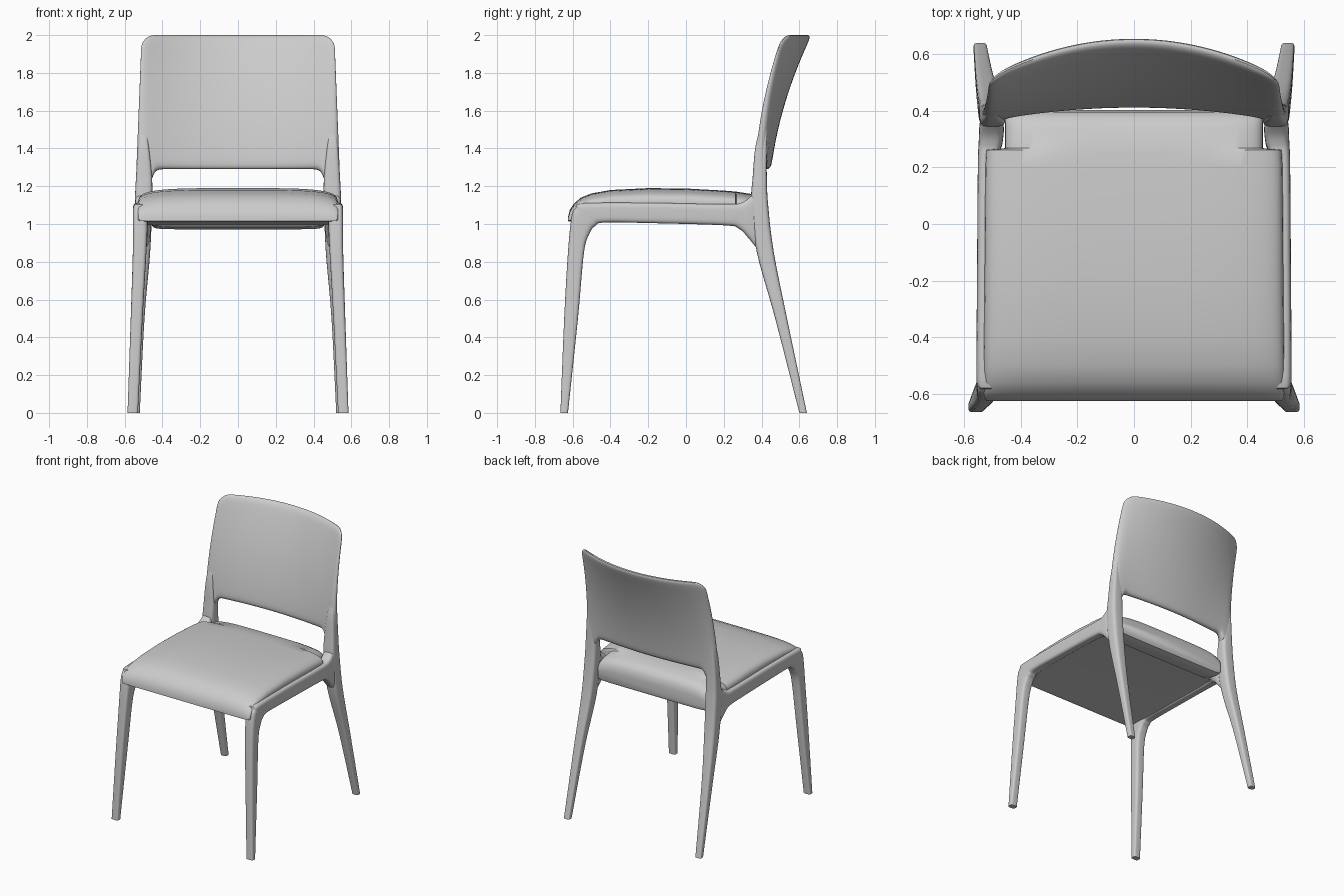
import bpy, bmesh, math
from mathutils import Vector

cube = bpy.data.objects.get("Cube")
if cube:
    bpy.data.objects.remove(cube, do_unlink=True)

grey = bpy.data.materials.new("light_grey")
grey.use_nodes = True
colour = (0.6, 0.6, 0.6, 1)
grey.diffuse_color = colour
grey.node_tree.nodes["Principled BSDF"].inputs["Base Color"].default_value = colour


def loft(name, rings, capped):
    """Skin a list of closed rings into one smooth object."""
    bm = bmesh.new()
    loops = [[bm.verts.new(point) for point in ring] for ring in rings]
    for lower, upper in zip(loops, loops[1:]):
        for i in range(len(lower)):
            j = (i + 1) % len(lower)
            bm.faces.new((lower[i], lower[j], upper[j], upper[i]))
    if capped:
        bm.faces.new(loops[0])
        bm.faces.new(loops[-1])
    bmesh.ops.remove_doubles(bm, verts=bm.verts, dist=0.00005)
    bmesh.ops.recalc_face_normals(bm, faces=bm.faces)
    mesh = bpy.data.meshes.new(name)
    bm.to_mesh(mesh)
    bm.free()
    mesh.materials.append(grey)
    obj = bpy.data.objects.new(name, mesh)
    bpy.context.collection.objects.link(obj)
    bpy.ops.object.select_all(action='DESELECT')
    obj.select_set(True)
    bpy.context.view_layer.objects.active = obj
    bpy.ops.object.shade_smooth_by_angle(angle=math.radians(40))
    return obj


def section(y1, z1, y2, z2, x1, x2, upper_power, lower_power, count):
    """Rounded rectangle spanning two edge points and an x range."""
    a, b = Vector((0, y1, z1)), Vector((0, y2, z2))
    ring = []
    for i in range(count):
        angle = math.tau * (i + 0.5) / count
        c, s = math.cos(angle), math.sin(angle)
        power = 2 / (upper_power if s < 0 else lower_power)
        across = math.copysign(abs(c) ** power, c)
        along = math.copysign(abs(s) ** power, s)
        point = (a + b) / 2 + (b - a) / 2 * along
        point.x = (x1 + x2) / 2 + (x2 - x1) / 2 * across
        ring.append(point)
    return ring


def smooth_path(stations, steps=5):
    """Catmull-Rom interpolation of every value in the stations."""
    padded = [stations[0]] + stations + [stations[-1]]
    path = []
    for p, q, r, s in zip(padded, padded[1:], padded[2:], padded[3:]):
        for k in range(steps):
            t = k / steps
            path.append([b + t * (c - a) / 2
                         + t * t * (a - 2.5 * b + 2 * c - d / 2)
                         + t ** 3 * (1.5 * (b - c) + (d - a) / 2)
                         for a, b, c, d in zip(p, q, r, s)])
    return path + [stations[-1]]


# Front leg bending into the side rail: outer edge, inner edge, x range
front_leg_and_rail = [
    (-.665, 0, -.625, 0, .53, .585),
    (-.645, .5, -.572, .5, .505, .568),
    (-.625, .85, -.54, .85, .485, .557),
    (-.607, 1.03, -.51, .95, .478, .557),
    (-.585, 1.085, -.48, .99, .478, .557),
    (-.54, 1.11, -.43, 1.008, .48, .557),
    (-.2, 1.112, -.2, 1.005, .485, .555),
    (.2, 1.105, .2, .993, .48, .552),
    (.29, 1.112, .28, .975, .465, .549),
    (.345, 1.15, .335, .92, .46, .547),
    (.385, 1.2, .39, .85, .47, .54),
]

# Back leg rising into the backrest post: back edge, front edge, x range
back_leg_and_post = [
    (.64, 0, .6, 0, .52, .567),
    (.535, .5, .472, .5, .495, .56),
    (.465, .85, .375, .85, .465, .552),
    (.435, 1.1, .345, 1.1, .455, .547),
    (.428, 1.25, .353, 1.25, .455, .54),
    (.428, 1.4, .366, 1.4, .47, .53),
    (.43, 1.5, .39, 1.5, .485, .52),
]

for side, sign in (("left", 1), ("right", -1)):
    for part, stations in (("front_leg_and_rail", front_leg_and_rail),
                           ("back_leg_and_post", back_leg_and_post)):
        rings = []
        for y1, z1, y2, z2, x1, x2 in smooth_path(stations):
            rings.append(section(y1, z1, y2, z2, sign * x1, sign * x2, 4, 4, 32))
        loft(side + "_" + part, rings, True)

# Seat cushion: y, half width, underside, crown
seat = [
    (-.625, .522, 1.015, 1.035), (-.615, .53, 1.013, 1.075),
    (-.595, .531, 1.012, 1.105), (-.56, .531, 1.012, 1.138),
    (-.5, .531, 1.012, 1.162), (-.4, .53, 1.012, 1.18),
    (-.2, .528, 1.01, 1.19), (0, .527, 1.005, 1.188),
    (.2, .525, 1, 1.177), (.262, .522, .995, 1.172),
    (.268, .456, .985, 1.171), (.34, .456, .972, 1.16),
    (.375, .456, .972, 1.14), (.395, .452, .975, 1.11),
    (.402, .445, .99, 1.07),
]
loft("seat_cushion",
     [section(y, top, y, bottom, -w, w, 4, 12, 64) for y, w, bottom, top in seat], True)


def round_drop(distance, radius):
    """Height lost along a rounded corner."""
    d = min(max(distance, 0), radius)
    return radius - math.sqrt(radius ** 2 - d ** 2)


def backrest_column(u, rows=26):
    """Closed front-and-back outline of the curved shell at one width."""
    top = 2 - round_drop(abs(u) * .51 - .44, .07)
    bottom = 1.29 - round_drop(abs(u) * .54 - .405, .05)
    front, back = [], []
    for k in range(rows + 1):
        v = math.sin(math.pi * (k / rows - 0.5))
        z = bottom + (top - bottom) * (v + 1) / 2
        h = (z - 1.24) / .76
        centre = .4 + .08 * h + .145 * h * h
        edge = .353 + .02 * h + .125 * h * h
        y = centre + (edge - centre) * u * u
        middle, rim = .045 - .005 * h, .075 - .045 * h
        half = (middle + (rim - middle) * u ** 4) / 2
        rounding = math.sqrt(max(0, (1 - abs(v) ** 24) * (1 - abs(u) ** 24)))
        x = u * (.54 - .03 * h)
        front.append((x, y + half * (1 - rounding), z))
        back.append((x, y + half * (1 + rounding), z))
    return front + back[::-1]


# Backrest shell with rounded top corners and an opening above the seat
columns = 72
loft("backrest",
     [backrest_column(math.sin(math.pi * (i / columns - 0.5))) for i in range(columns + 1)],
     False)
